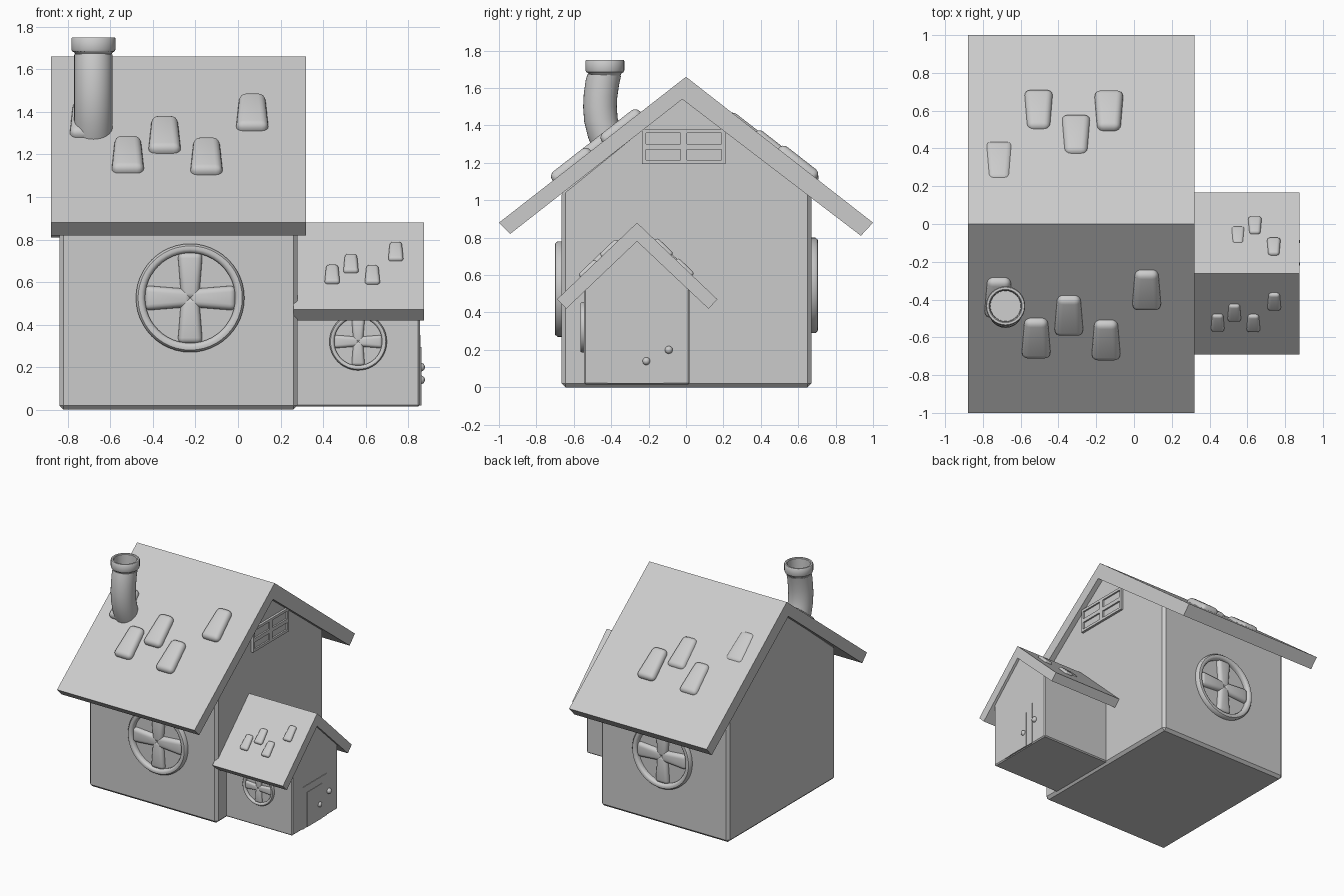
import bpy, bmesh, math
from mathutils import Matrix, Vector

if "Cube" in bpy.data.objects:
    bpy.data.objects.remove(bpy.data.objects["Cube"])


def make_object(name, bm, smooth=False):
    bmesh.ops.recalc_face_normals(bm, faces=bm.faces)
    me = bpy.data.meshes.new(name)
    bm.to_mesh(me)
    bm.free()
    ob = bpy.data.objects.new(name, me)
    bpy.context.collection.objects.link(ob)
    if smooth:
        bpy.context.view_layer.objects.active = ob
        ob.select_set(True)
        bpy.ops.object.shade_smooth_by_angle(angle=math.radians(40))
        ob.select_set(False)
    return ob


def prism(name, profile, x0, x1, bevel=0):
    """Extrude a (y, z) outline along x."""
    bm = bmesh.new()
    face = bm.faces.new([bm.verts.new((x0, y, z)) for y, z in profile])
    ext = bmesh.ops.extrude_face_region(bm, geom=[face])["geom"]
    bmesh.ops.translate(bm, vec=(x1 - x0, 0, 0),
                        verts=[g for g in ext if isinstance(g, bmesh.types.BMVert)])
    if bevel:
        bmesh.ops.bevel(bm, geom=bm.edges[:], offset=bevel, segments=1, affect='EDGES')
    return make_object(name, bm)


def box(name, x, y, z):
    return prism(name, [(y[0], z[0]), (y[1], z[0]), (y[1], z[1]), (y[0], z[1])], *x)


def rounded_block(name, size, taper, bevel, matrix):
    """Soft block, narrower towards local -y."""
    bm = bmesh.new()
    bmesh.ops.create_cube(bm, size=1)
    for v in bm.verts:
        v.co.x *= size[0] * (taper if v.co.y < 0 else 1)
        v.co.y *= size[1]
        v.co.z *= size[2]
    bmesh.ops.bevel(bm, geom=bm.edges[:], offset=bevel, segments=4,
                    profile=0.5, affect='EDGES')
    bm.transform(matrix)
    return make_object(name, bm, True)


def sweep(name, rings, segs, closed=False):
    """Skin circles given as (centre, radius, tilt about x)."""
    bm = bmesh.new()
    loops = []
    for c, r, tilt in rings:
        rot = Matrix.Rotation(tilt, 3, 'X')
        loops.append([bm.verts.new(Vector(c) + rot @ Vector((
            r * math.cos(i * math.tau / segs), r * math.sin(i * math.tau / segs), 0)))
            for i in range(segs)])
    pairs = list(zip(loops, loops[1:])) + ([(loops[-1], loops[0])] if closed else [])
    for a, b in pairs:
        for i in range(segs):
            j = (i + 1) % segs
            bm.faces.new((a[i], a[j], b[j], b[i]))
    if not closed:
        bm.faces.new(loops[0])
        bm.faces.new(loops[-1])
    return make_object(name, bm, True)


def round_window(name, x, y, z, s, side):
    """Ring with four petal-shaped bars on a wall facing side * y."""
    outline = [(.255, -.01), (.255, .022), (.245, .034), (.23, .036),
               (.218, .03), (.212, .018), (.212, -.01)]
    sweep(name + "_ring", [((x, y + side * d * s, z), 0, 0) if r == 0 else
                           ((x, y + side * d * s, z), r * s, math.pi / 2)
                           for r, d in outline], 48, True)
    for k in range(4):
        m = (Matrix.Translation((x, y, z)) @ Matrix.Rotation(k * math.pi / 2, 4, 'Y')
             @ Matrix.Rotation(math.pi / 2, 4, 'X') @ Matrix.Translation((0, .105 * s, 0)))
        rounded_block(f"{name}_bar_{k}", (.118 * s, .22 * s, .06 * s), .7, .028 * s, m)


def roof_tile(name, x, y, ridge_y, ridge_z, slope, s, lift=0.0):
    """Tile lying on the roof plane, wide end towards the eave."""
    side = -1 if y < ridge_y else 1
    a = math.atan(slope)
    down = Vector((0, side * math.cos(a), -math.sin(a)))
    normal = Vector((0, side * math.sin(a), math.cos(a)))
    across = down.cross(normal)
    m = Matrix((across, down, normal)).transposed().to_4x4()
    m.translation = Vector((x, y, ridge_z - abs(y - ridge_y) * slope)) + normal * lift
    rounded_block(name, (.155 * s, .26 * s, .075 * s), .78, .034 * s, m)


# Main house walls and roof
prism("main_walls", [(-.665, 0), (.67, 0), (.67, 1.05), (0, 1.59), (-.665, 1.05)],
      -.84, .28, .02)
prism("main_roof", [(-1, .88), (0, 1.66), (1, .88), (.935, .81), (-.02, 1.54), (-.94, .82)],
      -.88, .32)

# Small entrance house walls and roof
prism("porch_walls", [(-.545, .015), (.02, .015), (.02, .55), (-.262, .82), (-.545, .55)],
      .25, .855, .008)
prism("porch_roof", [(-.69, .47), (-.262, .88), (.168, .47), (.12, .42), (-.262, .78), (-.64, .42)],
      .26, .875)

# Round windows
round_window("front_window", -.225, -.665, .525, 1, -1)
round_window("back_window", -.27, .67, .545, 1, 1)
round_window("porch_window", .565, -.545, .32, .53, -1)

# Attic window: frame, middle bars, panes
for n, y, z in [("top", (-.235, .21), (1.36, 1.38)), ("bottom", (-.235, .21), (1.195, 1.215)),
                ("left", (-.235, -.215), (1.195, 1.38)), ("right", (.19, .21), (1.195, 1.38)),
                ("upright", (-.03, .005), (1.2, 1.375)), ("crossbar", (-.23, .205), (1.27, 1.3))]:
    box("attic_window_" + n, (.27, .298), y, z)
box("attic_window_pane", (.27, .286), (-.22, .2), (1.21, 1.37))

# Door with raised panel and knobs
box("door_frame", (.84, .859), (-.42, -.12), (.02, .35))
box("door", (.84, .862), (-.365, -.18), (.02, .295))
for n, y, z in [("door_knob", -.212, .14), ("bell_knob", -.092, .2)]:
    bm = bmesh.new()
    bmesh.ops.create_uvsphere(bm, u_segments=16, v_segments=10, radius=.021,
                              matrix=Matrix.Translation((.858, y, z)))
    make_object(n, bm, True)

# Roof tiles: x, y, lift
main_tiles = [(-.715, -.385, 0), (-.518, -.6, 0), (-.345, -.48, 0), (-.148, -.61, 0), (.067, -.345, 0),
              (-.715, .34, -.028), (-.505, .605, -.012), (-.307, .475, -.015), (-.133, .595, 0)]
for i, (x, y, lift) in enumerate(main_tiles):
    roof_tile(f"main_tile_{i}", x, y, 0, 1.66, .78, 1, lift)
porch_tiles = [(.443, -.52, 0), (.531, -.467, 0), (.632, -.522, 0), (.742, -.408, 0),
               (.55, -.057, -.01), (.64, -.01, 0), (.74, -.122, 0)]
for i, (x, y, lift) in enumerate(porch_tiles):
    roof_tile(f"porch_tile_{i}", x, y, -.262, .88, .955, .47, lift)

# Bent chimney pipe and hollow cap
path = [(-.36, 1.2, .4), (-.405, 1.28, .35), (-.437, 1.36, .25), (-.455, 1.43, .12),
        (-.46, 1.5, 0), (-.457, 1.56, -.1), (-.447, 1.63, -.12), (-.437, 1.67, -.05)]
sweep("chimney_pipe", [((-.68, y, z), .09, t) for y, z, t in path], 32)
cap = [(.09, 1.68), (.1, 1.685), (.104, 1.695), (.104, 1.745), (.1, 1.75),
       (.088, 1.75), (.083, 1.745), (.08, 1.66)]
sweep("chimney_cap", [((-.68, -.434, z), r, 0) for r, z in cap], 32, True)
